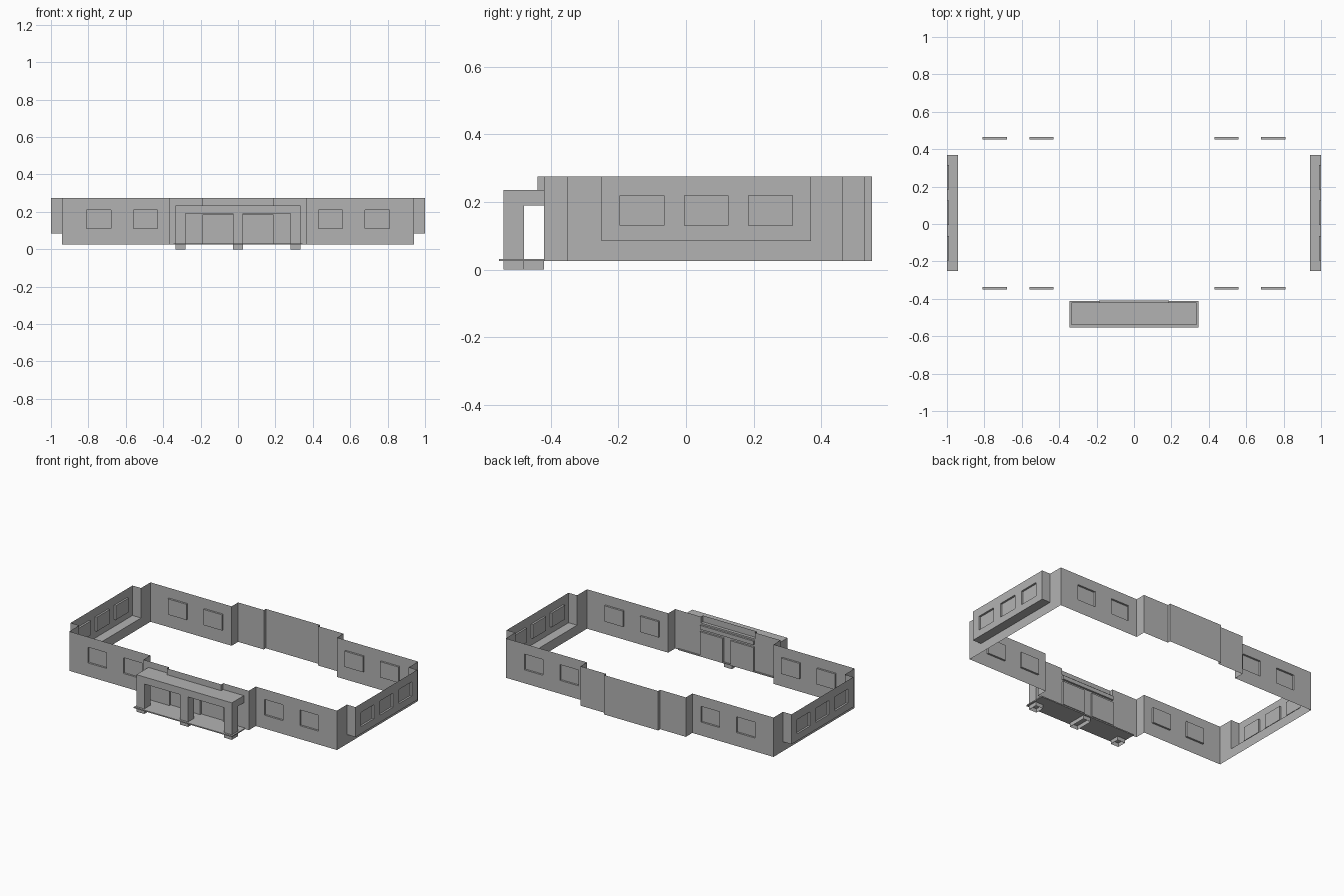
import bpy, bmesh
from mathutils import Vector

if "Cube" in bpy.data.objects:
    bpy.data.objects.remove(bpy.data.objects["Cube"], do_unlink=True)

GREY = (0.45, 0.45, 0.45, 1)
mat = bpy.data.materials.new("plain grey")
mat.use_nodes = True
mat.diffuse_color = GREY
mat.node_tree.nodes["Principled BSDF"].inputs["Base Color"].default_value = GREY

BASE, TOP = 0.025, 0.275
SILL, HEAD = 0.11, 0.21
DEPTH = 0.012


def finish(name, bm):
    bmesh.ops.remove_doubles(bm, verts=bm.verts, dist=0.0001)
    mesh = bpy.data.meshes.new(name)
    bm.to_mesh(mesh)
    bm.free()
    mesh.materials.append(mat)
    obj = bpy.data.objects.new(name, mesh)
    bpy.context.collection.objects.link(obj)
    return obj


def quad(bm, points):
    bm.faces.new([bm.verts.new(p) for p in points])


def panel(bm, start, end, z0=BASE, z1=TOP, openings=()):
    """Thin wall, outside on the right of start to end, with recessed openings
    given as (from, to, bottom, top)."""
    a, b = Vector((*start, 0)), Vector((*end, 0))
    along = (b - a).normalized()
    inward = Vector((-along.y, along.x, 0)) * DEPTH
    length = (b - a).length

    def at(u, z, inset=False):
        p = a + along * u + Vector((0, 0, z))
        return p + inward if inset else p

    us = sorted({0, length, *(u for o in openings for u in o[:2])})
    zs = sorted({z0, z1, *(z for o in openings for z in o[2:])})
    for u, v in zip(us, us[1:]):
        for lo, hi in zip(zs, zs[1:]):
            mu, mz = (u + v) / 2, (lo + hi) / 2
            if not any(o[0] < mu < o[1] and o[2] < mz < o[3] for o in openings):
                quad(bm, [at(u, lo), at(v, lo), at(v, hi), at(u, hi)])
    for u, v, lo, hi in openings:
        rim = [(u, lo), (v, lo), (v, hi), (u, hi)]
        quad(bm, [at(*p, True) for p in rim])
        for p, q in zip(rim, rim[1:] + rim[:1]):
            quad(bm, [at(*p), at(*q), at(*q, True), at(*p, True)])


def walls(name, path, **kw):
    bm = bmesh.new()
    for p, q in zip(path, path[1:]):
        panel(bm, p, q, **kw)
    return finish(name, bm)


def box(name, x0, x1, y0, y1, z0, z1, open_bottom=False):
    bm = bmesh.new()
    bmesh.ops.create_cube(bm, size=1)
    for v in bm.verts:
        v.co = ((x0 + x1) / 2 + v.co.x * (x1 - x0),
                (y0 + y1) / 2 + v.co.y * (y1 - y0),
                (z0 + z1) / 2 + v.co.z * (z1 - z0))
    if open_bottom:
        bmesh.ops.delete(bm, geom=[f for f in bm.faces if f.normal.z < -0.5],
                         context='FACES_ONLY')
    return finish(name, bm)


FRONT, BACK, SIDE = -0.35, 0.465, 0.94
STEP, MID = 0.37, 0.19
PORCH_BACK = -0.42

# Front and back walls with two recessed windows on each wing
near = (0.13, 0.26, SILL, HEAD)
far = (0.38, 0.51, SILL, HEAD)
flip = [(0.06, 0.19, SILL, HEAD), (0.31, 0.44, SILL, HEAD)]
for name, start, end, wins in (
        ("front_wall_right", (-SIDE, FRONT), (-STEP, FRONT), (near, far)),
        ("front_wall_left", (STEP, FRONT), (SIDE, FRONT), flip),
        ("back_wall_left", (SIDE, BACK), (STEP, BACK), (near, far)),
        ("back_wall_right", (-STEP, BACK), (-SIDE, BACK), flip)):
    bm = bmesh.new()
    panel(bm, start, end, openings=wins)
    finish(name, bm)

# Stepped centre of the back wall
walls("back_centre_wall", [(STEP, BACK), (STEP, 0.53), (MID, 0.53), (MID, 0.55),
                           (-MID, 0.55), (-MID, 0.53), (-STEP, 0.53), (-STEP, BACK)])

# Stepped centre of the front wall
walls("entrance_wall_right", [(-STEP, FRONT), (-STEP, PORCH_BACK), (-MID, PORCH_BACK)])
walls("entrance_wall_left", [(MID, PORCH_BACK), (STEP, PORCH_BACK), (STEP, FRONT)])
walls("entrance_header", [(-MID, PORCH_BACK), (-MID, -0.44), (MID, -0.44),
                          (MID, PORCH_BACK)], z0=0.23)

# Entrance doors and the strip of glazing over them
bm = bmesh.new()
panel(bm, (-MID, PORCH_BACK), (MID, PORCH_BACK), z1=0.235, openings=[
    (0.002, MID - 0.028, 0.032, 0.185), (MID + 0.028, 2 * MID - 0.002, 0.032, 0.185),
    (0.002, 2 * MID - 0.002, 0.2, 0.225)])
finish("entrance_doors", bm)

# Side walls with overhanging bays
BAY_FRONT, BAY_BACK, BAY_BASE = -0.25, 0.37, 0.085
for s, side in ((1, "left"), (-1, "right")):
    def run(*pts):
        """Keep the outside of the wall outward on both sides."""
        return [(s * x, y) for x, y in (pts if s > 0 else pts[::-1])]

    walls(side + "_wall_front", run((SIDE, FRONT), (SIDE, BAY_FRONT)))
    walls(side + "_wall_back", run((SIDE, BAY_BACK), (SIDE, BACK)))
    walls(side + "_wall_under_bay", run((SIDE, BAY_FRONT), (SIDE, BAY_BACK)), z1=BAY_BASE)
    bm = bmesh.new()
    outline = run((SIDE, BAY_FRONT), (1, BAY_FRONT), (1, BAY_BACK), (SIDE, BAY_BACK))
    wins = [(c - 0.065, c + 0.065, 0.13, 0.22) for c in (0.12, 0.31, 0.5)]
    for i in range(3):
        panel(bm, outline[i], outline[i + 1], z0=BAY_BASE,
              openings=wins if i == 1 else ())
    quad(bm, [(x, y, BAY_BASE) for x, y in reversed(outline)])
    finish(side + "_bay", bm)

# Porch: roof, floor, columns and footings
PORCH_FRONT, COLUMN_BACK = -0.54, -0.48
box("porch_roof", -0.335, 0.335, PORCH_FRONT, PORCH_BACK, 0.19, 0.235)
box("porch_floor", -0.345, 0.345, -0.553, -0.413, BASE, 0.032)
for name, x in (("right", -0.3075), ("centre", 0), ("left", 0.3075)):
    x0, x1 = x - 0.0275, x + 0.0275
    box(name + "_column", x0, x1, PORCH_FRONT, COLUMN_BACK, 0.032, 0.19)
    depth = PORCH_BACK if name == "centre" else COLUMN_BACK
    box(name + "_footing", x0, x1, PORCH_FRONT, depth, 0, BASE, open_bottom=True)
